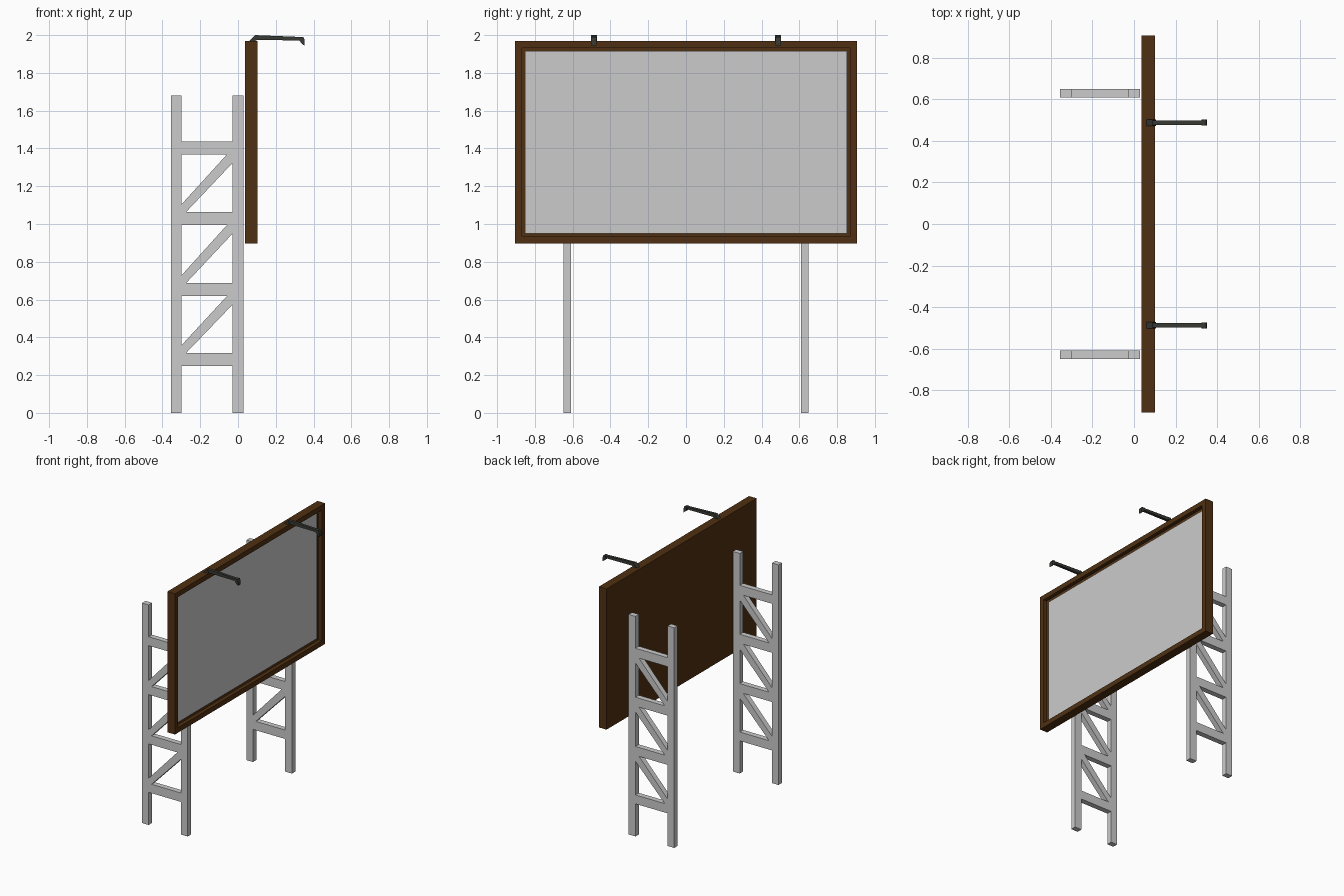
import bpy, bmesh

if "Cube" in bpy.data.objects:
    bpy.data.objects.remove(bpy.data.objects["Cube"])


def material(name, rgb):
    m = bpy.data.materials.new(name)
    m.diffuse_color = (*rgb, 1)
    m.use_nodes = True
    m.node_tree.nodes["Principled BSDF"].inputs["Base Color"].default_value = m.diffuse_color
    return m


def finish(name, bm, mat=None):
    bmesh.ops.recalc_face_normals(bm, faces=bm.faces)
    me = bpy.data.meshes.new(name)
    bm.to_mesh(me)
    bm.free()
    if mat:
        me.materials.append(mat)
    ob = bpy.data.objects.new(name, me)
    bpy.context.collection.objects.link(ob)
    return ob


def prism(name, profile, y, width, mat=None):
    """Extrude an XZ profile along Y, centred on y."""
    bm = bmesh.new()
    face = bm.faces.new([bm.verts.new((px, y - width / 2, pz)) for px, pz in profile])
    ext = bmesh.ops.extrude_face_region(bm, geom=[face])["geom"]
    verts = [v for v in ext if isinstance(v, bmesh.types.BMVert)]
    bmesh.ops.translate(bm, verts=verts, vec=(0, width, 0))
    return finish(name, bm, mat)


def rect(x0, x1, z0, z1):
    return [(x0, z0), (x1, z0), (x1, z1), (x0, z1)]


brown = material("brown_frame", (0.08, 0.03, 0.006))
dark = material("dark_metal", (0.04, 0.04, 0.034))

# Ladder trusses: two posts, four rails, three diagonal braces per side
XL, XR = -0.30, -0.028
RAIL_Z, RAIL_H = [0.249, 0.619, 0.995, 1.369], 0.068
for side, y in (("left", -0.629), ("right", 0.629)):
    prism(f"{side}_rear_post", rect(-0.355, XL, 0, 1.68), y, 0.041)
    prism(f"{side}_front_post", rect(XR, 0.03, 0, 1.68), y, 0.041)
    for i, z in enumerate(RAIL_Z):
        prism(f"{side}_rail_{i + 1}", rect(XL, XR, z, z + RAIL_H), y, 0.041)
    for i in range(3):
        z0, z1 = RAIL_Z[i] + RAIL_H, RAIL_Z[i + 1]
        prism(f"{side}_brace_{i + 1}",
              [(XL, z0), (XL + 0.025, z0), (XR, z1 - 0.045),
               (XR, z1), (XR - 0.03, z1), (XL, z0 + 0.04)], y, 0.041)

# Board frame: a box with a recessed opening on its +x face
X0, X1, Y, Z0, Z1 = 0.037, 0.102, 0.906, 0.896, 1.97
RIM, RECESS = 0.054, 0.03
bm = bmesh.new()
bmesh.ops.create_cube(bm, size=1)
for v in bm.verts:
    v.co = (X1 if v.co.x > 0 else X0, Y if v.co.y > 0 else -Y,
            Z1 if v.co.z > 0 else Z0)
bm.normal_update()
front = max(bm.faces, key=lambda f: f.normal.x)
bmesh.ops.inset_region(bm, faces=[front], thickness=RIM)
ext = bmesh.ops.extrude_discrete_faces(bm, faces=[front])["faces"][0]
bmesh.ops.translate(bm, verts=ext.verts, vec=(-RECESS, 0, 0))
bmesh.ops.delete(bm, geom=[ext], context="FACES_ONLY")
finish("board_frame", bm, brown)

# Display panel filling the recess
bm = bmesh.new()
xs, ys = X1 - RECESS, Y - RIM
bm.faces.new([bm.verts.new((xs, a, b)) for a, b in
              ((-ys, Z0 + RIM), (ys, Z0 + RIM), (ys, Z1 - RIM), (-ys, Z1 - RIM))])
panel = finish("display_panel", bm)
if panel.data.polygons[0].normal.x < 0:
    panel.data.flip_normals()

# Lamps: slanted mount, thin arm and drooping head
for side, y in (("left", -0.488), ("right", 0.488)):
    prism(f"{side}_lamp_mount",
          [(0.055, 1.965), (0.085, 1.965), (0.105, 1.977), (0.09, 2.0)], y, 0.031, dark)
    prism(f"{side}_lamp_arm",
          [(0.09, 1.974), (0.33, 1.972), (0.335, 1.99), (0.09, 2.0)], y, 0.021, dark)
    prism(f"{side}_lamp_head",
          [(0.325, 1.972), (0.337, 1.955), (0.352, 1.944), (0.352, 1.975),
           (0.346, 1.99), (0.328, 1.99)], y, 0.03, dark)
